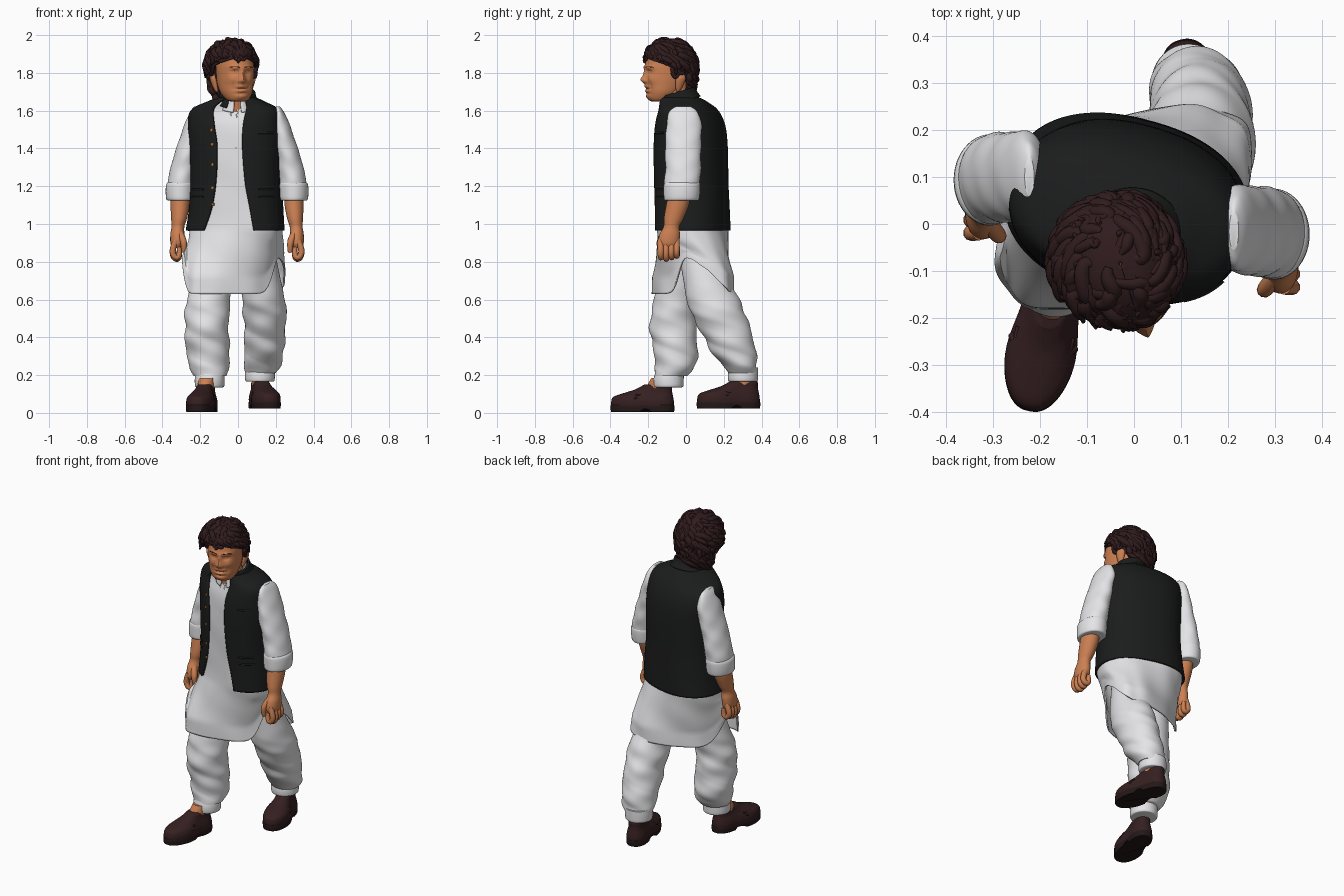
import bpy, bmesh, math, random
from mathutils import Vector, Matrix
random.seed(4)
R = math.radians

def material(name, c):
    m = bpy.data.materials.new(name)
    m.diffuse_color = (*c, 1)
    return m
WHITE = material("white cloth", (0.80, 0.80, 0.82))
BLACK = material("black cloth", (0.011, 0.0115, 0.0115))
SKIN = material("skin", (0.60, 0.215, 0.085))
HAIR = material("dark brown hair", (0.030, 0.0115, 0.0125))
SHOE = material("brown leather", (0.036, 0.014, 0.015))
SOLE = material("dark sole", (0.018, 0.009, 0.009))
GOLD = material("brass", (0.55, 0.20, 0.04))

# Rows are (cx, cy, z, rx, ry, turn, first angle, last angle); angles start at -y
def row_at(rows, t):
    rows = [tuple(r) + (0, 0, 360)[len(r) - 5:] for r in rows]
    k = len(rows) - 1
    i = min(int(t * k), k - 1)
    u = t * k - i
    a, b, c, d = (rows[max(0, min(k, i + j))] for j in (-1, 0, 1, 2))
    return [0.5 * (2*q + (r - p)*u + (2*p - 5*q + 4*r - s)*u*u + (3*q - p - 3*r + s)*u**3)
            for p, q, r, s in zip(a, b, c, d)]

def ev(rows, t, deg, p=2.0, f=None):
    cx, cy, z, rx, ry, rot, _, _ = row_at(rows, t)
    s, c = math.sin(R(deg)), math.cos(R(deg))
    x = rx * math.copysign(abs(s) ** (2 / p), s)
    y = -ry * math.copysign(abs(c) ** (2 / p), c)
    k = f(R(deg), z) if f else 1
    v = Matrix.Rotation(R(rot), 3, 'Z') @ Vector((x * k, y * k, 0))
    return v + Vector((cx, cy, z))

def loft(name, rows, mat, n=48, m=40, p=2.0, f=None, post=None, M=Matrix(), thick=0, cap=True):
    bm = bmesh.new()
    closed = all(len(r) < 8 for r in rows)
    grid = []
    for j in range(m + 1):
        r = row_at(rows, j / m)
        line = []
        for i in range(n if closed else n + 1):
            deg = r[6] + (r[7] - r[6]) * i / n
            v = ev(rows, j / m, deg, p, f)
            if post:
                v = post(v, deg)
            line.append(bm.verts.new(M @ v))
        grid.append(line)
    w = len(grid[0])
    for j in range(m):
        for i in range(n):
            bm.faces.new((grid[j][i], grid[j][(i+1) % w], grid[j+1][(i+1) % w], grid[j+1][i]))
    if closed and cap:
        bm.faces.new(grid[0])
        bm.faces.new(grid[-1])
    bmesh.ops.recalc_face_normals(bm, faces=bm.faces)
    me = bpy.data.meshes.new(name)
    bm.to_mesh(me)
    me.materials.append(mat)
    for q in me.polygons:
        q.use_smooth = True
    me.set_sharp_from_angle(angle=R(50))
    ob = bpy.data.objects.new(name, me)
    bpy.context.collection.objects.link(ob)
    if thick:
        mod = ob.modifiers.new("thickness", 'SOLIDIFY')
        mod.thickness, mod.offset = thick, 0
    return ob

def tubes(name, paths, mat, res=2, M=Matrix()):
    cu = bpy.data.curves.new(name, 'CURVE')
    cu.dimensions, cu.bevel_depth, cu.bevel_resolution = '3D', 1, res
    cu.use_fill_caps, cu.resolution_u = True, 3
    for path in paths:
        s = cu.splines.new('NURBS')
        s.points.add(len(path) - 1)
        for q, (x, y, z, r) in zip(s.points, path):
            q.co = (*(M @ Vector((x, y, z))), 1)
            q.radius = r
        s.order_u, s.use_endpoint_u = 3, True
    cu.materials.append(mat)
    ob = bpy.data.objects.new(name, cu)
    bpy.context.collection.objects.link(ob)
    bpy.ops.object.select_all(action='DESELECT')
    ob.select_set(True)
    bpy.context.view_layer.objects.active = ob
    bpy.ops.object.convert(target='MESH')

# Waistcoat, open at the front
vest = [(-.015, .035, .965, .257, .185, -15, 31, 334), (-.01, .033, 1.08, .245, .183, -15, 26, 342),
        (-.01, .028, 1.22, .237, .181, -16, 21, 348), (-.01, .025, 1.40, .243, .180, -16, 17, 350),
        (-.015, .022, 1.52, .247, .168, -16, 18, 347), (-.015, .012, 1.60, .232, .140, -15, 21, 342),
        (-.01, -.015, 1.645, .145, .118, -10, 26, 335), (-.005, -.035, 1.665, .098, .100, -5, 30, 330)]
loft("waistcoat", vest, BLACK, n=72, m=44, p=2.3, thick=.012)
tilt = lambda v, d: v + Vector((0, 0, .3 * (v.y + .04)))
loft("waistcoat_collar", [(-.003, -.035, 1.64, .108, .108, 0, 32, 328), (-.003, -.042, 1.67, .095, .096, 0, 30, 330),
     (-.003, -.046, 1.70, .088, .09, 0, 28, 332)], BLACK, n=40, m=8, post=tilt, thick=.012)

def on_vest(t, deg, r, out=1.02):
    v = ev(vest, t, deg, 2.3, lambda a, z: out)
    return (v.x, v.y, v.z, r)
tubes("pocket_flaps", [[on_vest(t, a, .006) for a in range(lo, lo + 29, 4)]
      for lo, t in ((40, .21), (40, .25), (302, .21), (302, .25), (38, .52))], BLACK)
tubes("waistcoat_buttons", [[on_vest(t, -15, .008, 1.01), on_vest(t, -15, .008, 1.05)]
      for t in (.17, .26, .36, .45, .54)], GOLD)

# Long shirt with curved hem and side slits, pulled along by the stride
inner = [(r[0], r[1], r[2], r[3] - .016, r[4] - .014, r[5]) for r in vest[1:]]
shirt = [(-.02, .035, .63, .268, .188, -10), (-.02, .035, .72, .264, .186, -11), (-.015, .035, .84, .252, .182, -13),
         (-.012, .034, .97, .242, .174, -15)] + inner
def hem(v, d):
    if v.z < .97:
        v.y += .42 * (v.x + .02) * min(1, (.97 - v.z) / .25)
    if v.z < .92:
        g = 0
        for mid, before, after in ((66, 15, 42), (276, 25, 18)):
            g += math.exp(-((d - mid) / (before if d < mid else after)) ** 2)
        v.z += (.92 - v.z) / .29 * .19 * g
    return v
def drape(a, z):
    low = max(0, min(1, (1.35 - z) / .6))
    return 1 + .010 * low * (math.sin(7*a + 9*z) + .7 * math.sin(11*a - 5*z)) + .006 * math.sin(4*a + 30*z)
loft("long_shirt", shirt, WHITE, n=112, m=60, p=2.4, f=drape, post=hem, thick=.008, cap=False)
loft("shirt_collar", [(-.003, -.05, 1.62, .092, .092, 0, 14, 346), (-.003, -.053, 1.66, .08, .083, 0, 12, 348),
     (-.003, -.055, 1.695, .076, .08, 0, 16, 344)], WHITE, n=40, m=8, post=tilt, thick=.008)
placket = lambda d: [(*ev(shirt, t, d, 2.4, drape), .005) for t in (.95, .9, .82, .74, .66, .6)]
tubes("shirt_placket", [placket(2), placket(9)], WHITE)

# Sleeves, cuffs, forearms and hands
def creases(a, z):
    return 1 + .03 * math.sin(2*a + 40*z) * math.sin(a + 13*z) + .012 * math.sin(3*a - 55*z)
for side, s, dx, dy in (("left", 1, 0, 0), ("right", -1, -.01, .115)):
    M = Matrix.Translation((dx, dy, 0)) @ Matrix.Diagonal((s, 1, 1, 1))
    loft(side + "_sleeve", [(.212, -.014, 1.622, .01, .04), (.214, -.013, 1.595, .028, .074), (.222, -.012, 1.53, .05, .092),
         (.248, -.014, 1.42, .063, .095), (.275, -.016, 1.31, .068, .094), (.292, -.02, 1.22, .072, .094),
         (.295, -.024, 1.15, .068, .088)], WHITE, m=48, f=creases, M=M)
    loft(side + "_cuff", [(.295, -.025, 1.125, .060, .080), (.296, -.024, 1.13, .073, .092), (.296, -.022, 1.17, .077, .096),
         (.294, -.021, 1.21, .076, .096), (.292, -.02, 1.222, .066, .088)], WHITE, m=16, M=M)
    loft(side + "_forearm", [(.295, -.03, 1.18, .05, .06), (.297, -.045, 1.10, .050, .060), (.302, -.065, 1.03, .042, .052),
         (.308, -.077, .985, .034, .042), (.311, -.086, .945, .037, .054), (.312, -.092, .90, .036, .056),
         (.314, -.092, .872, .024, .045)], SKIN, n=32, m=30, M=M)
    fingers = []
    for k in range(4):
        y = -.134 + .028 * k
        b = .80 + .008 * abs(k - 1)
        fingers.append([(.318, y, .915, .016), (.338, y, .87, .0175), (.334, y, b + .025, .016),
                        (.313, y + .002, b + .010, .0155), (.297, y + .004, b + .03, .015), (.302, y + .005, b + .07, .012)])
    fingers.append([(.30, -.11, .955, .018), (.281, -.136, .92, .0185), (.275, -.142, .885, .016), (.276, -.135, .85, .012)])
    tubes(side + "_fingers", fingers, SKIN, 3, M)

# Baggy trousers gathered at the ankle
def baggy(a, z):
    w = max(0, min(1, (.70 - z) / .15)) * max(0, min(1, (z - .17) / .08))
    ridge = abs(math.sin(a + 24*z)) - .5
    return 1 + w * (.04 * ridge + .022 * math.sin(2*a - 38*z) + .018 * math.sin(3*a + 60*z))
loft("right_trouser_leg", [(-.085, .02, .97, .11, .12), (-.132, -.025, .72, .108, .115), (-.161, -.062, .56, .116, .117),
     (-.165, -.068, .43, .115, .122), (-.158, -.052, .31, .114, .114), (-.152, -.062, .235, .102, .103),
     (-.147, -.08, .195, .086, .086)], WHITE, n=64, m=60, f=baggy)
loft("left_trouser_leg", [(.06, .06, .97, .11, .12), (.115, .105, .72, .108, .122), (.14, .158, .56, .114, .143),
     (.142, .212, .43, .108, .132), (.138, .25, .33, .104, .120), (.13, .283, .255, .098, .090),
     (.12, .30, .212, .08, .075)], WHITE, n=64, m=60, f=baggy)

# Ankle bands, ankles and loafers
for side, (ax, ay, az), (sx, sy, sz), yaw in (("right", (-.15, -.092, .135), (-.188, -.23, .005), -12),
                                             ("left", (.116, .302, .165), (.138, .225, .022), 13)):
    loft(side + "_ankle_band", [(ax, ay, az, .066, .068), (ax, ay, az + .006, .077, .078), (ax, ay, az + .04, .079, .08),
         (ax, ay + .004, az + .075, .076, .076)], WHITE, m=12)
    M = Matrix.Translation((sx, sy, sz)) @ Matrix.Rotation(R(yaw), 4, 'Z')
    loft(side + "_ankle", [(0, .075, .06, .045, .062), (0, .082, .13, .045, .06), (.005, .095, .18, .042, .045)],
         SKIN, n=24, m=8, M=M)
    def foot(v, d):
        v.x *= 1 - .14 * math.exp(-((v.y - .05) / .06) ** 2) + .05 * math.exp(-((v.y + .08) / .07) ** 2)
        return v
    def arch(v, d):
        v = foot(v, d)
        if v.z < .012 and 0 < v.y < .06:
            v.z = .02
        return v
    loft(side + "_shoe_sole", [(0, 0, 0, .070, .166), (0, 0, .004, .073, .17), (0, 0, .03, .074, .171), (0, 0, .036, .072, .169)],
         SOLE, m=8, n=64, p=2.4, post=arch, M=M)
    loft(side + "_shoe", [(0, 0, .03, .073, .168), (0, 0, .055, .074, .168), (0, .004, .080, .068, .160), (0, .03, .100, .058, .130),
         (0, .058, .118, .052, .10), (0, .078, .138, .048, .08), (0, .082, .145, .04, .073)], SHOE, n=64, m=24, p=2.35, post=foot, M=M)
    tubes(side + "_shoe_seams", [
        [(-.060, 0, .090, .005), (-.057, -.06, .087, .005), (-.044, -.11, .084, .005), (0, -.139, .082, .005),
         (.044, -.11, .084, .005), (.057, -.06, .087, .005), (.060, 0, .090, .005)],
        [(-.068, -.02, .07, .009), (-.048, -.045, .098, .010), (0, -.052, .105, .011), (.048, -.045, .098, .010),
         (.068, -.02, .07, .009)]], SHOE, M=M)

# Neck and head, with the face shaped by soft bumps
H = Matrix.Translation((-.022, -.08, 0)) @ Matrix.Rotation(R(18), 4, 'Z')
loft("neck", [(0, -.04, 1.52, .085, .08), (0, -.05, 1.60, .074, .075), (-.01, -.06, 1.68, .07, .075), (-.02, -.07, 1.78, .07, .07)],
     SKIN, n=32, m=12)
bumps = [(0, 1.762, .016, .020, .026), (0, 1.795, .012, .03, .012), (0, 1.716, .03, .005, -.007), (0, 1.728, .026, .009, .007),
         (0, 1.704, .022, .008, .008), (0, 1.673, .032, .016, .008), (0, 1.69, .03, .006, -.004)]
for s in (-1, 1):
    bumps += [(s*.036, 1.828, .026, .010, .009), (s*.036, 1.803, .018, .011, -.011), (s*.036, 1.803, .012, .004, .006),
              (s*.052, 1.765, .022, .022, .007), (s*.017, 1.757, .008, .009, .007), (s*.042, 1.728, .008, .022, -.004)]
def face(v, d):
    if v.y < -.03:
        v.y -= sum(h * math.exp(-((v.x - x) / a) ** 2 - ((v.z - z) / b) ** 2) for x, z, a, b, h in bumps)
    return v
loft("head", [(0, -.07, 1.648, .03, .03), (0, -.062, 1.658, .058, .058), (0, -.043, 1.695, .082, .090), (0, -.026, 1.74, .092, .112),
     (0, -.02, 1.79, .096, .12), (0, -.016, 1.85, .095, .122), (0, -.01, 1.91, .082, .108), (0, -.005, 1.95, .04, .06)],
     SKIN, n=112, m=84, p=2.1, post=face, M=H)
for side, s in (("left", 1), ("right", -1)):
    loft(side + "_ear", [(s*.092, .008, 1.70, .006, .008), (s*.098, .012, 1.72, .012, .017), (s*.108, .018, 1.76, .016, .027),
         (s*.111, .020, 1.78, .013, .025), (s*.106, .018, 1.797, .005, .012)], SKIN, n=20, m=14, M=H)
    tubes(side + "_eyebrow", [[(s*.014, -.146, 1.829, .002), (s*.036, -.143, 1.836, .003), (s*.064, -.118, 1.829, .002)]], HAIR, M=H)

# Hair: a cap with an open face, covered in wavy locks
loft("hair_cap", [(-.006, .02, 1.645, .075, .07, 0, 120, 240), (-.006, .012, 1.70, .095, .105, 0, 120, 240),
     (-.006, .005, 1.75, .108, .125, 0, 116, 244), (-.006, 0, 1.79, .113, .131, 0, 88, 272), (-.008, -.002, 1.84, .118, .137, 0, 68, 292),
     (-.008, -.003, 1.89, .114, .134, 0, 0, 360), (-.008, -.003, 1.93, .096, .112, 0, 0, 360),
     (-.008, -.003, 1.965, .055, .064, 0, 0, 360), (-.008, -.003, 1.977, .002, .002, 0, 0, 360)], HAIR, n=56, m=36, thick=.01, M=H)
def scalp(a, e, k):
    ce = max(.02, math.cos(e)) ** (1 if e > 0 else .6)
    wide = .130 if math.sin(a) > 0 else .140
    return Vector((-.01 + wide*k*ce*math.sin(a), -.002 - .143*k*ce*math.cos(a), 1.83 + (.15*k if e > 0 else .185)*math.sin(e)))
def hairy(v, a):
    off = abs((math.degrees(a) + 180) % 360 - 180)
    return v.z > 1.635 and (v.z > 1.875 or off > 118 or (v.z > 1.79 and off > 76) or (v.z > 1.855 and off > 50))
locks = []
while len(locks) < 230:
    a, e = random.uniform(-math.pi, math.pi), math.asin(random.uniform(-.8, .99))
    ph, drift, amp = random.uniform(0, 6), random.uniform(-.10, .10), random.uniform(.08, .24)
    flare = random.uniform(.02, .16) if e < .5 else random.uniform(0, .06)
    size, path = random.uniform(.011, .019), []
    for i in range(8):
        k = .97 + .05 * math.sin(i * .9 + ph) + flare * (i / 7) ** 3
        v = scalp(a, e, k)
        if not hairy(v, a):
            break
        path.append((*v, size * (.45, .8, 1, 1, .95, .85, .65, .3)[i]))
        a += (drift + amp * math.sin(ph + i * 1.1)) / max(.35, math.cos(e))
        e -= .10
    if len(path) > 3:
        path[-1] = (*path[-1][:3], .004)
        locks.append(path)
# Short loose curls standing off the surface
while len(locks) < 320:
    a, e = random.uniform(-math.pi, math.pi), math.asin(random.uniform(-.7, .95))
    if not hairy(scalp(a, e, 1), a):
        continue
    ph, w, out = random.uniform(0, 6), random.uniform(.10, .2), random.uniform(.05, .13)
    path = []
    for i in range(7):
        v = scalp(a + w * (1 - i / 8) * math.cos(i * .8 + ph), e + w * (1 - i / 8) * math.sin(i * .8 + ph), .96 + out * i / 6)
        path.append((v.x, v.y, min(v.z, 1.988), .013 * (1 - i / 8)))
    locks.append(path)
tubes("hair_locks", locks, HAIR, 2, H)
